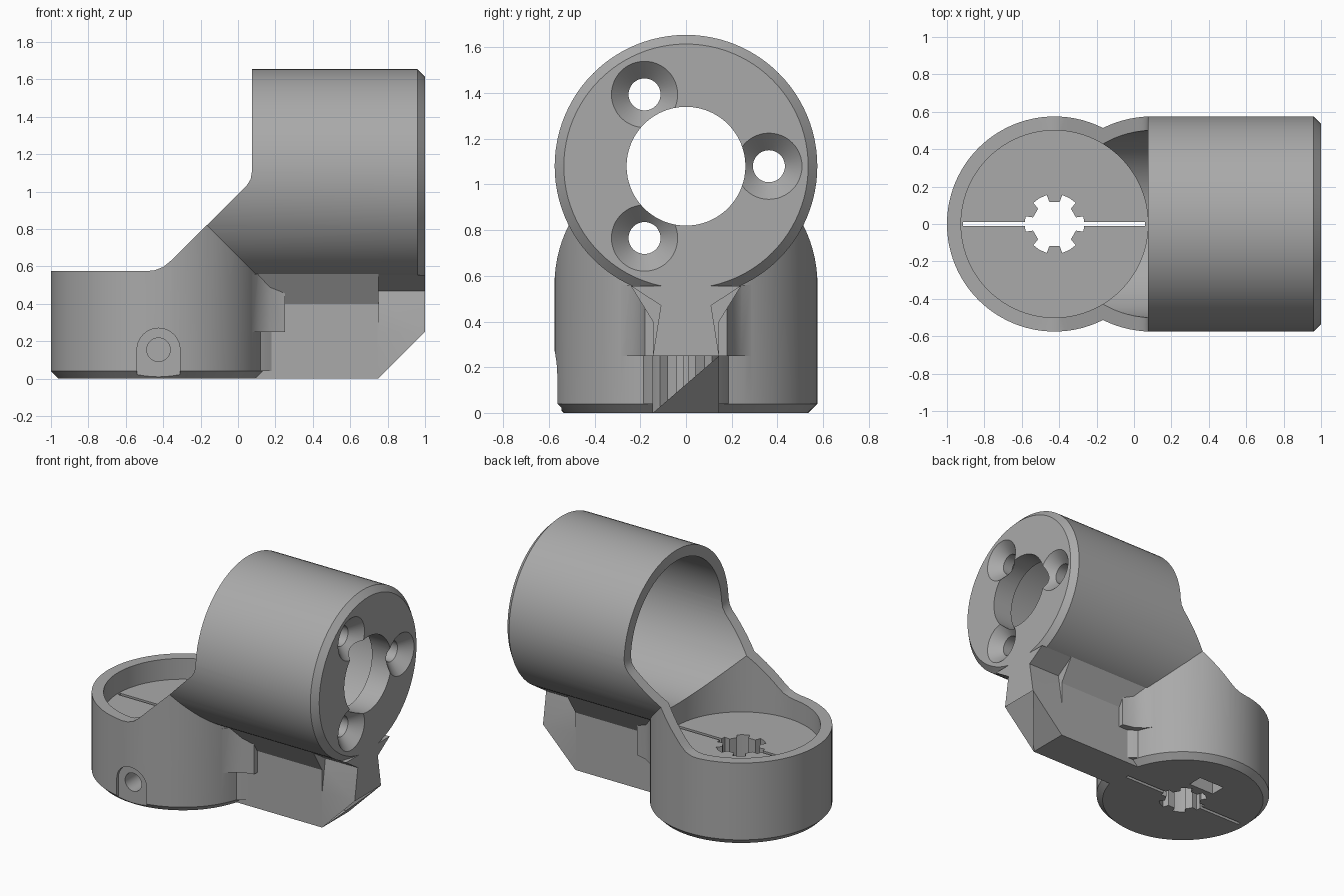
import bpy, bmesh, math
from mathutils import Vector

cube = bpy.data.objects.get("Cube")
if cube:
    bpy.data.objects.remove(cube, do_unlink=True)

grey = bpy.data.materials.new("mid_grey")
grey.use_nodes = True
colour = (0.4, 0.4, 0.4, 1)
grey.diffuse_color = colour
grey.node_tree.nodes["Principled BSDF"].inputs["Base Color"].default_value = colour

BASE_X, BARREL_Z, OUTER, BORE = -0.425, 1.08, 0.575, 0.5


def place(a, b, h, axis):
    # Cyclic axis swap: section (a, b) swept along the chosen axis
    return {"Z": Vector((a, b, h)), "X": Vector((h, a, b)), "Y": Vector((b, h, a))}[axis]


def loft(name, rings):
    # Closed solid through rings of equal point count
    bm = bmesh.new()
    loops = [[bm.verts.new(p) for p in ring] for ring in rings]
    n = len(loops[0])
    for low, high in zip(loops, loops[1:]):
        for i in range(n):
            j = (i + 1) % n
            bm.faces.new((low[i], low[j], high[j], high[i]))
    bm.faces.new(loops[0][::-1])
    bm.faces.new(loops[-1])
    bmesh.ops.recalc_face_normals(bm, faces=bm.faces)
    mesh = bpy.data.meshes.new(name)
    bm.to_mesh(mesh)
    bm.free()
    mesh.materials.append(grey)
    obj = bpy.data.objects.new(name, mesh)
    bpy.context.scene.collection.objects.link(obj)
    return obj


def prism(name, points, lo, hi, axis):
    return loft(name, [[place(a, b, h, axis) for a, b in points] for h in (lo, hi)])


def lathe(name, profile, axis, centre, n=96):
    # Profile is (radius, position along the axis)
    turns = [2 * math.pi * i / n for i in range(n)]
    return loft(name, [[place(centre[0] + r * math.cos(t), centre[1] + r * math.sin(t), h, axis)
                        for t in turns] for r, h in profile])


def box(name, x, y, z):
    return prism(name, [(x[0], y[0]), (x[1], y[0]), (x[1], y[1]), (x[0], y[1])], *z, "Z")


def mirrored(half):
    # Mirror a half section across its first coordinate
    return half + [(-a, b) for a, b in reversed(half)]


def combine(target, tool, operation):
    tool.hide_render = True
    mod = target.modifiers.new(operation.lower(), "BOOLEAN")
    mod.operation, mod.solver, mod.object = operation, "EXACT", tool
    bpy.context.view_layer.objects.active = target
    bpy.ops.object.modifier_apply(modifier=mod.name)
    bpy.data.objects.remove(tool, do_unlink=True)


def add(tool):
    combine(body, tool, "UNION")


def cut(tool):
    combine(body, tool, "DIFFERENCE")


# Upright base and horizontal barrel, both with a chamfered end
body = lathe("elbow_bracket", [(0.535, 0), (OUTER, 0.04), (OUTER, 1.0)], "Z", (BASE_X, 0))
add(lathe("barrel", [(OUTER, -0.48), (OUTER, 0.96), (0.535, 1)], "X", (0, BARREL_Z)))

# Sloping cut that opens the elbow, with rounded corners, as (z, x)
slope = [(0.575, -1.3), (0.575, -0.49), (0.58, -0.445), (0.597, -0.4), (0.63, -0.36),
         (1.0, 0.015), (1.03, 0.045), (1.065, 0.067), (1.11, 0.075), (2, 0.075), (2, -1.3)]
cut(prism("slope_cutter", slope, -1, 1, "Y"))

# Support rib: flared body, then a waisted nose
add(prism("rib", mirrored([(0.145, 0), (0.145, 0.4), (0.25, 0.57)]), 0, 0.75, "X"))
add(prism("rib_nose", mirrored([(0.145, 0), (0.145, 0.25), (0.11, 0.47), (0.24, 0.555)]),
          0.74, 1, "X"))
cut(prism("nose_cutter", [(-0.05, 0.7), (0.25, 1), (0.25, 1.2), (-0.05, 1.2)], -0.4, 0.4, "Y"))

# Web fillets between the base and the rib, as (x, y)
for name, web, low, high in (
        ("upper_web", [(0, 0.34), (0.07, 0.29), (0.11, 0.24), (0.17, 0.2), (0.25, 0.18), (0.25, 0)],
         0.25, 0.56),
        ("lower_web", [(0.05, 0.22), (0.13, 0.18), (0.18, 0.145), (0.18, 0)], 0.04, 0.25)):
    add(prism(name, web[:-1] + [(x, -y) for x, y in reversed(web[:-1])], low, high, "Z"))

# Cup and barrel bores
cut(lathe("cup_bore", [(BORE, 0.43), (BORE, BARREL_Z)], "Z", (BASE_X, 0)))
cut(lathe("barrel_bore", [(BORE, BASE_X), (BORE, 0.85)], "X", (0, BARREL_Z)))

# End cap: central opening and three countersunk holes
cut(lathe("cap_opening", [(0.26, 0.7), (0.26, 1.1)], "X", (0, BARREL_Z)))
for k in range(3):
    t = 2 * math.pi * k / 3
    centre = (0.363 * math.cos(t), BARREL_Z + 0.363 * math.sin(t))
    cut(lathe("screw_hole", [(0.07, 0.7), (0.07, 0.925), (0.145, 1), (0.145, 1.1)], "X", centre, 48))

# Cup floor: six-lobed opening and a narrow slot
lobes = []
for k in range(6):
    for degrees, r in ((-17, 0.12), (-15, 0.16), (0, 0.16), (15, 0.16), (17, 0.12)):
        t = math.radians(60 * k + degrees)
        lobes.append((BASE_X + r * math.cos(t), r * math.sin(t)))
cut(prism("lobed_opening", lobes, -0.1, 0.6, "Z"))
cut(box("floor_slot", (-0.915, 0.06), (-0.012, 0.012), (-0.1, 0.5)))

# Underside pocket
cut(box("nut_pocket", (BASE_X - 0.1, BASE_X + 0.1), (0.19, 0.3), (-0.1, 0.12)))

# Arched recess with a screw hole at the front of the base, as (z, x)
arch = [(-0.1, BASE_X + 0.115), (-0.1, BASE_X - 0.115)]
for i in range(17):
    t = math.pi * i / 16
    arch.append((0.155 + 0.115 * math.sin(t), BASE_X - 0.115 * math.cos(t)))
cut(prism("arch_recess", arch, -0.7, -0.545, "Y"))
cut(lathe("side_hole", [(0.063, -0.7), (0.063, -0.3)], "Y", (0.155, BASE_X), 32))

# Smooth shading with crisp edges
bpy.ops.object.select_all(action="DESELECT")
body.select_set(True)
bpy.context.view_layer.objects.active = body
bpy.ops.object.shade_smooth_by_angle(angle=math.radians(25))
